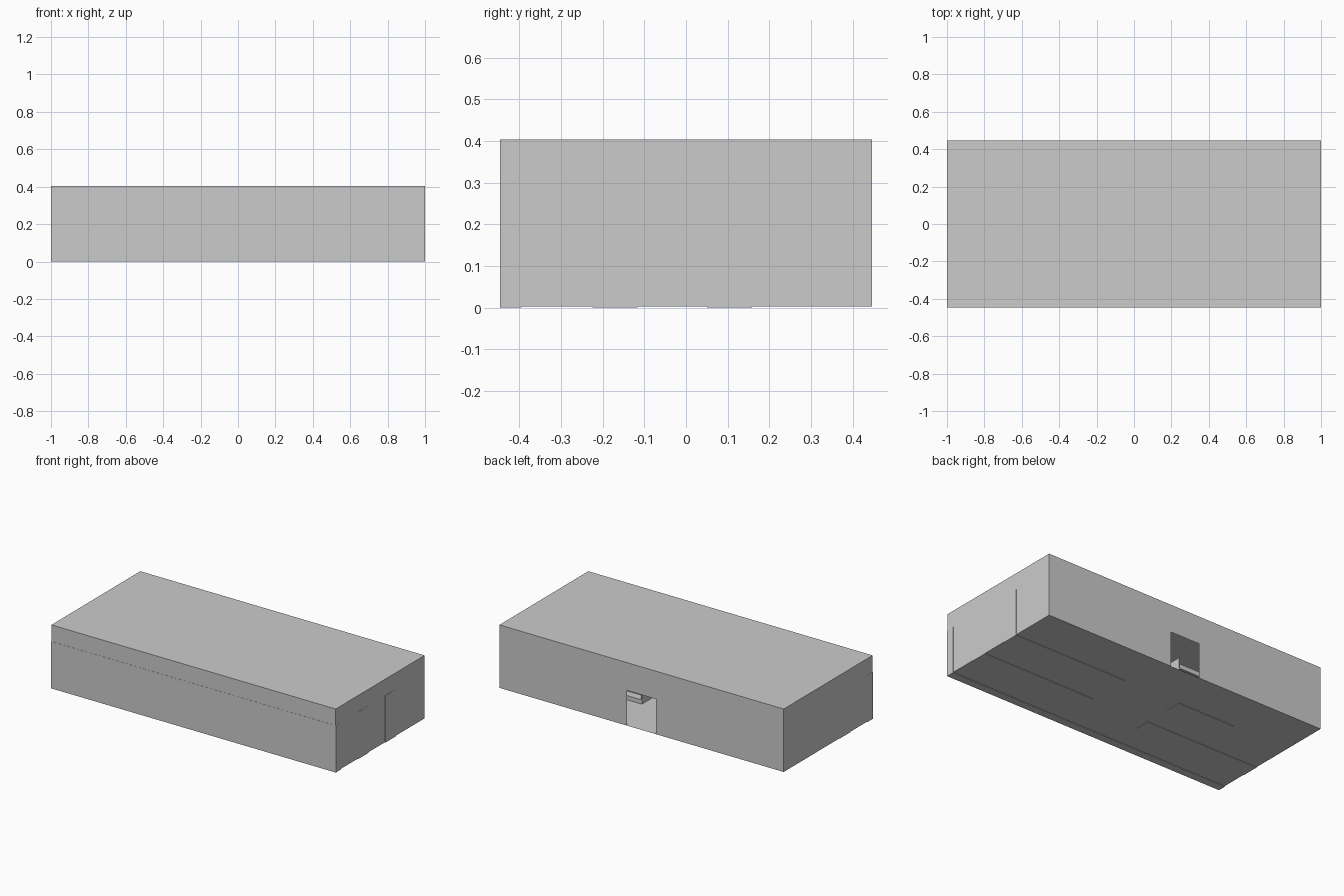
import bpy, bmesh

if "Cube" in bpy.data.objects:
    bpy.data.objects.remove(bpy.data.objects["Cube"])

def box(bm, x0, x1, y0, y1, z0, z1):
    """Add an axis-aligned box given by its limits."""
    vs = bmesh.ops.create_cube(bm, size=1)["verts"]
    for v in vs:
        v.co.x = x1 if v.co.x > 0 else x0
        v.co.y = y1 if v.co.y > 0 else y0
        v.co.z = z1 if v.co.z > 0 else z0

def finish(bm, name):
    mesh = bpy.data.meshes.new(name)
    bm.to_mesh(mesh)
    bm.free()
    ob = bpy.data.objects.new(name, mesh)
    bpy.context.collection.objects.link(ob)
    return ob

# Room shell: thin-skinned box with a doorway notch in the back wall
X, Y, Z0, Z1 = 0.999, 0.446, 0.003, 0.403
DOOR_W, DOOR_TOP = 0.103, 0.226
bm = bmesh.new()
box(bm, -X, X, -Y, Y, Z0, Z1)
back = [f for f in bm.faces if f.calc_center_median().y > Y - 0.001]
bmesh.ops.delete(bm, geom=back, context='FACES_ONLY')
outline = [(X, Z0), (DOOR_W, Z0), (DOOR_W, DOOR_TOP), (-DOOR_W, DOOR_TOP),
           (-DOOR_W, Z0), (-X, Z0), (-X, Z1), (X, Z1)]
bm.faces.new([bm.verts.new((x, Y, z)) for x, z in outline])
bmesh.ops.remove_doubles(bm, verts=bm.verts, dist=1e-5)
finish(bm, "room_shell")

# Shelving: base, back panel, end panels and boards for each 0.4 bay
H, BAY, T = 0.298, 0.4, 0.006
BOARDS = (0.03, 0.1, 0.165, 0.23)

def shelf_run(name, x0, bays, y0, y1, y_back):
    bm = bmesh.new()
    x1 = x0 + bays * BAY
    box(bm, x0, x1, y0, y1, 0, BOARDS[0])
    box(bm, x0, x1, y_back - T / 2, y_back + T / 2, BOARDS[0], H)
    for i in range(bays + 1):
        x = min(max(x0 + i * BAY, x0 + T / 2), x1 - T / 2)
        box(bm, x - T / 2, x + T / 2, y0, y1, 0, H)
    for z in BOARDS[1:]:
        box(bm, x0, x1, y0, y1, z - T / 2, z + T / 2)
    finish(bm, name)

shelf_run("front_wall_shelves", -1.0, 5, -0.447, -0.395, -0.444)
for label, yc in (("rear", 0.104), ("middle", -0.17)):
    shelf_run("right_" + label + "_aisle_shelves", 0.2, 2, yc - 0.054, yc + 0.054, yc)
shelf_run("left_middle_aisle_shelves", -0.999, 2, -0.224, -0.116, -0.17)
shelf_run("left_rear_aisle_shelves", -0.6, 1, 0.05, 0.158, 0.104)

# Low service counter against the left wall
bm = bmesh.new()
box(bm, -0.999, -0.7, 0.155, 0.295, 0.09, 0.098)
box(bm, -0.99, -0.71, 0.165, 0.285, 0.003, 0.09)
finish(bm, "counter")
